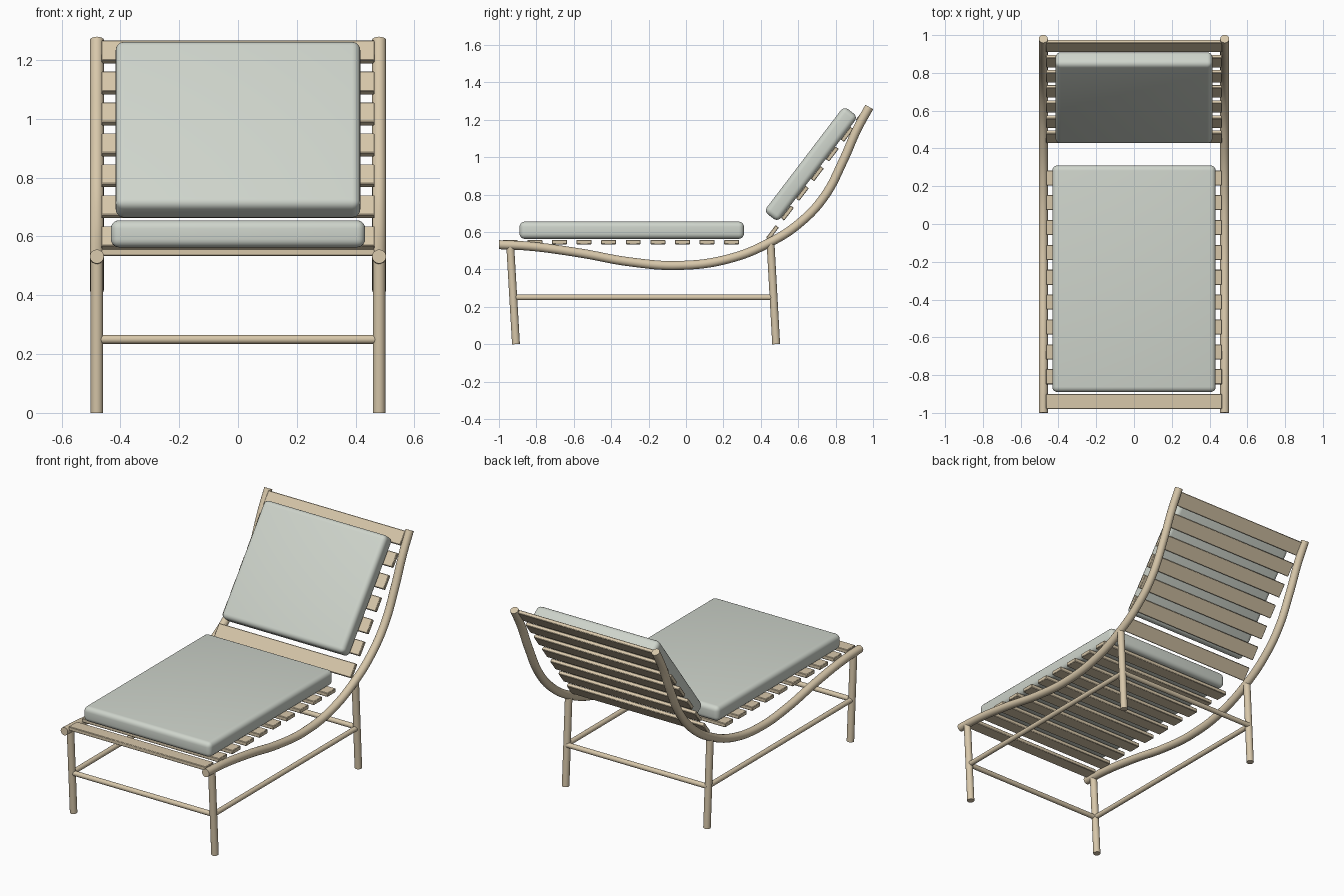
import bpy
from math import radians
from mathutils import Vector

if "Cube" in bpy.data.objects:
    bpy.data.objects.remove(bpy.data.objects["Cube"])


def material(name, color):
    m = bpy.data.materials.new(name)
    m.diffuse_color = color
    m.use_nodes = True
    m.node_tree.nodes["Principled BSDF"].inputs["Base Color"].default_value = m.diffuse_color
    return m


WOOD = material("wood", (0.68, 0.57, 0.40, 1))
FABRIC = material("fabric", (0.62, 0.66, 0.60, 1))


def finish(obj, name, mat):
    obj.name = name
    obj.data.materials.append(mat)
    bpy.ops.object.shade_smooth_by_angle(angle=radians(40))


def rod(name, a, b, r):
    a, b = Vector(a), Vector(b)
    d = b - a
    bpy.ops.mesh.primitive_cylinder_add(vertices=24, radius=r, depth=d.length, location=(a + b) / 2,
                                        rotation=d.to_track_quat('Z', 'Y').to_euler())
    finish(bpy.context.object, name, WOOD)


def box(name, loc, size, tilt, bevel, segments, mat):
    bpy.ops.mesh.primitive_cube_add(size=1, location=loc, rotation=(tilt, 0, 0))
    obj = bpy.context.object
    obj.scale = size
    bpy.ops.object.transform_apply(location=False, rotation=False, scale=True)
    mod = obj.modifiers.new("rounded_edges", 'BEVEL')
    mod.width, mod.segments = bevel, segments
    bpy.ops.object.modifier_apply(modifier=mod.name)
    finish(obj, name, mat)


# Curved side rails running from the foot end up to the top of the back
RAIL = [(-1.0, .532), (-.84, .524), (-.57, .488), (-.3, .440), (-.035, .421), (.23, .457),
        (.45, .545), (.61, .65), (.74, .79), (.84, .98), (.915, 1.15), (.98, 1.268)]


def side_rail(name, x):
    cu = bpy.data.curves.new(name, 'CURVE')
    cu.dimensions = '3D'
    cu.bevel_depth, cu.bevel_resolution, cu.resolution_u = .024, 6, 8
    cu.use_fill_caps = True
    sp = cu.splines.new('BEZIER')
    sp.bezier_points.add(len(RAIL) - 1)
    for p, (y, z) in zip(sp.bezier_points, RAIL):
        p.co = (x, y, z)
        p.handle_left_type = p.handle_right_type = 'AUTO'
    obj = bpy.data.objects.new(name, cu)
    bpy.context.collection.objects.link(obj)
    bpy.ops.object.select_all(action='DESELECT')
    obj.select_set(True)
    bpy.context.view_layer.objects.active = obj
    bpy.ops.object.convert(target='MESH')
    finish(bpy.context.object, name, WOOD)


X = .48
for side, x in (("left", -X), ("right", X)):
    side_rail(f"{side}_rail", x)
    # Raked legs and the side stretcher
    rod(f"{side}_front_leg", (x, -.909, 0), (x, -.94, .53), .021)
    rod(f"{side}_back_leg", (x, .482, 0), (x, .452, .54), .021)
    rod(f"{side}_stretcher", (x, -.924, .25), (x, .468, .25), .015)

# Cross stretchers
rod("front_stretcher", (-X, -.924, .25), (X, -.924, .25), .015)
rod("back_stretcher", (-X, .475, .25), (X, .475, .25), .015)

# Seat slats
for i in range(10):
    box(f"seat_slat_{i + 1}", (0, -.94 + i * .1316, .546), (.93, .08, .024), 0, .003, 1, WOOD)

# Back slats
TILT = radians(52.7)
for i in range(7):
    box(f"back_slat_{i + 1}", (0, .462 + i * .08, .596 + i * .1052), (.93, .085, .022), TILT, .003, 1, WOOD)

# Cushions
box("seat_cushion", (0, -.29, .609), (.865, 1.2, .092), 0, .028, 5, FABRIC)
box("back_cushion", (0, .668, .963), (.832, .707, .094), TILT, .028, 5, FABRIC)
